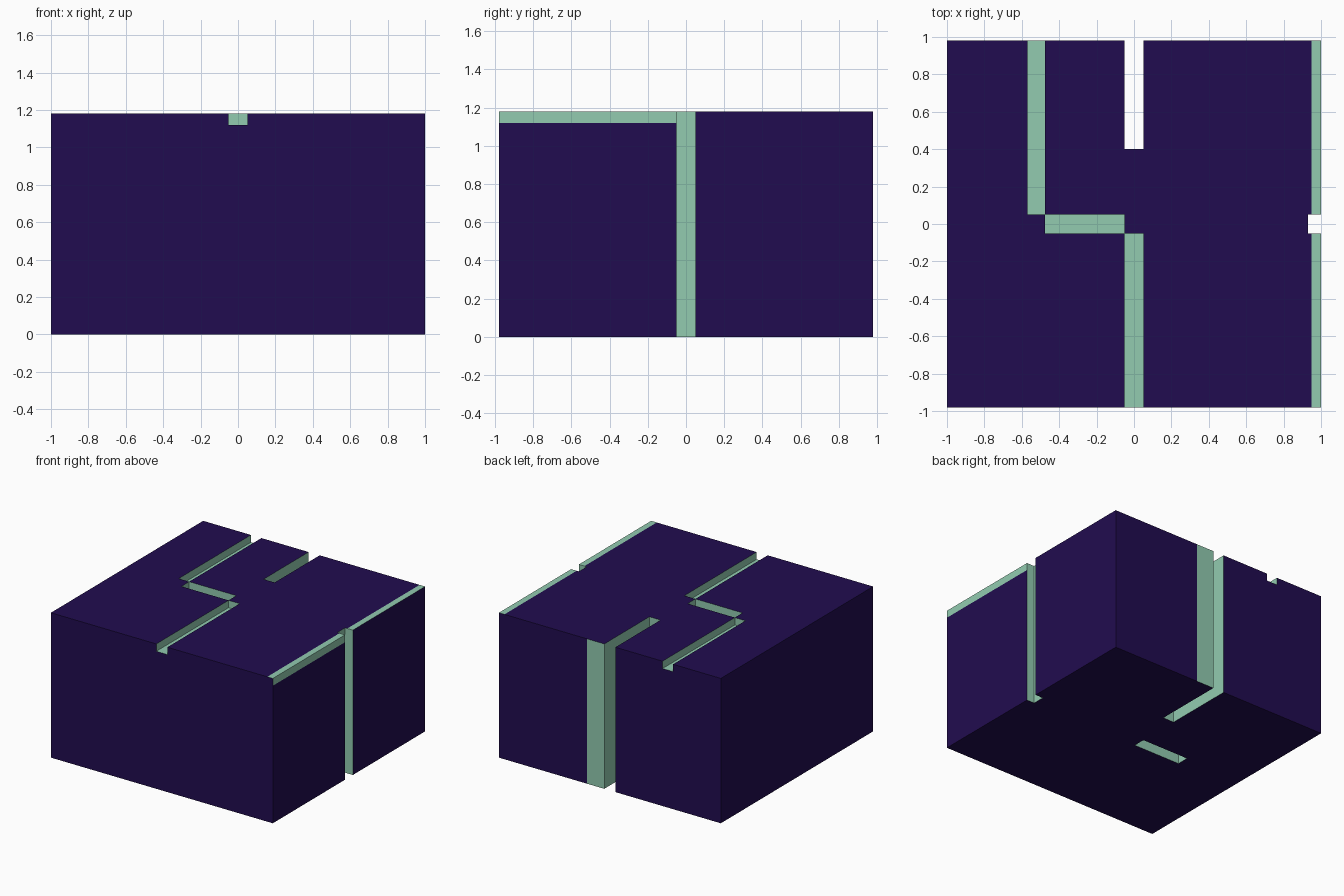
import bpy, bmesh

if "Cube" in bpy.data.objects:
    bpy.data.objects.remove(bpy.data.objects["Cube"])

def material(name, rgb):
    m = bpy.data.materials.new(name)
    m.diffuse_color = (*rgb, 1)
    m.use_nodes = True
    m.node_tree.nodes["Principled BSDF"].inputs["Base Color"].default_value = m.diffuse_color
    return m

NAVY, GREEN = 0, 1
mats = [material("dark navy", (0.0152, 0.0037, 0.08)),
        material("pale green", (0.287, 0.597, 0.434))]

# cut planes of the block
grid = [(-1, -.57, -.475, -.05, .05, .207, .93, .95, 1),
        (-.98, -.05, .05, .4, .98),
        (0, .1, 1.12, 1.18)]

# channels carved out of the block: (min corner, max corner)
channels = [
    ((-.57, .05, 1.12), (-.475, .98, 1.18)),    # top groove, rear left
    ((-.475, -.05, 1.12), (-.05, .05, 1.18)),   # top groove, crossing
    ((-.05, -.98, 1.12), (.05, -.05, 1.18)),    # top groove, front
    ((-.05, .4, 0), (.05, .98, 1.18)),          # full height back slot
    ((.93, -.05, 0), (1, .05, 1.18)),           # full height right slot
    ((-.475, -.05, 0), (-.05, .05, .1)),        # underside groove
]

def centre(cell):
    return [(grid[a][cell[a]] + grid[a][cell[a] + 1]) / 2 for a in range(3)]

def solid(cell):
    if any(not 0 <= cell[a] < len(grid[a]) - 1 for a in range(3)):
        return False
    c = centre(cell)
    return not any(all(lo[a] < c[a] < hi[a] for a in range(3)) for lo, hi in channels)

def colour(cell, axis, side):
    # channel walls are green, outer faces navy apart from the painted strips
    outer = cell[axis] == (len(grid[axis]) - 2 if side else 0)
    if not outer:
        return GREEN
    x, y, z = centre(cell)
    back_strip = axis == 1 and side and .05 < x < .207
    top_strip = axis == 2 and side and x > .95
    right_strip = axis == 0 and side and z > 1.12 and y < -.05
    return GREEN if back_strip or top_strip or right_strip else NAVY

bm = bmesh.new()
verts = {}

def vert(key):
    if key not in verts:
        verts[key] = bm.verts.new([grid[a][key[a]] for a in range(3)])
    return verts[key]

# skin every boundary between solid and empty cells
for i in range(len(grid[0]) - 1):
    for j in range(len(grid[1]) - 1):
        for k in range(len(grid[2]) - 1):
            cell = (i, j, k)
            if not solid(cell):
                continue
            for axis in range(3):
                for side in (0, 1):
                    near = list(cell)
                    near[axis] += 1 if side else -1
                    if solid(near):
                        continue
                    u, v = (axis + 1) % 3, (axis + 2) % 3
                    ring = []
                    for du, dv in ((0, 0), (1, 0), (1, 1), (0, 1)):
                        key = list(cell)
                        key[axis] += side
                        key[u] += du
                        key[v] += dv
                        ring.append(vert(tuple(key)))
                    face = bm.faces.new(ring if side else ring[::-1])
                    face.material_index = colour(cell, axis, side)

mesh = bpy.data.meshes.new("grooved_block")
bm.to_mesh(mesh)
bm.free()
for m in mats:
    mesh.materials.append(m)
bpy.context.collection.objects.link(bpy.data.objects.new("grooved_block", mesh))
